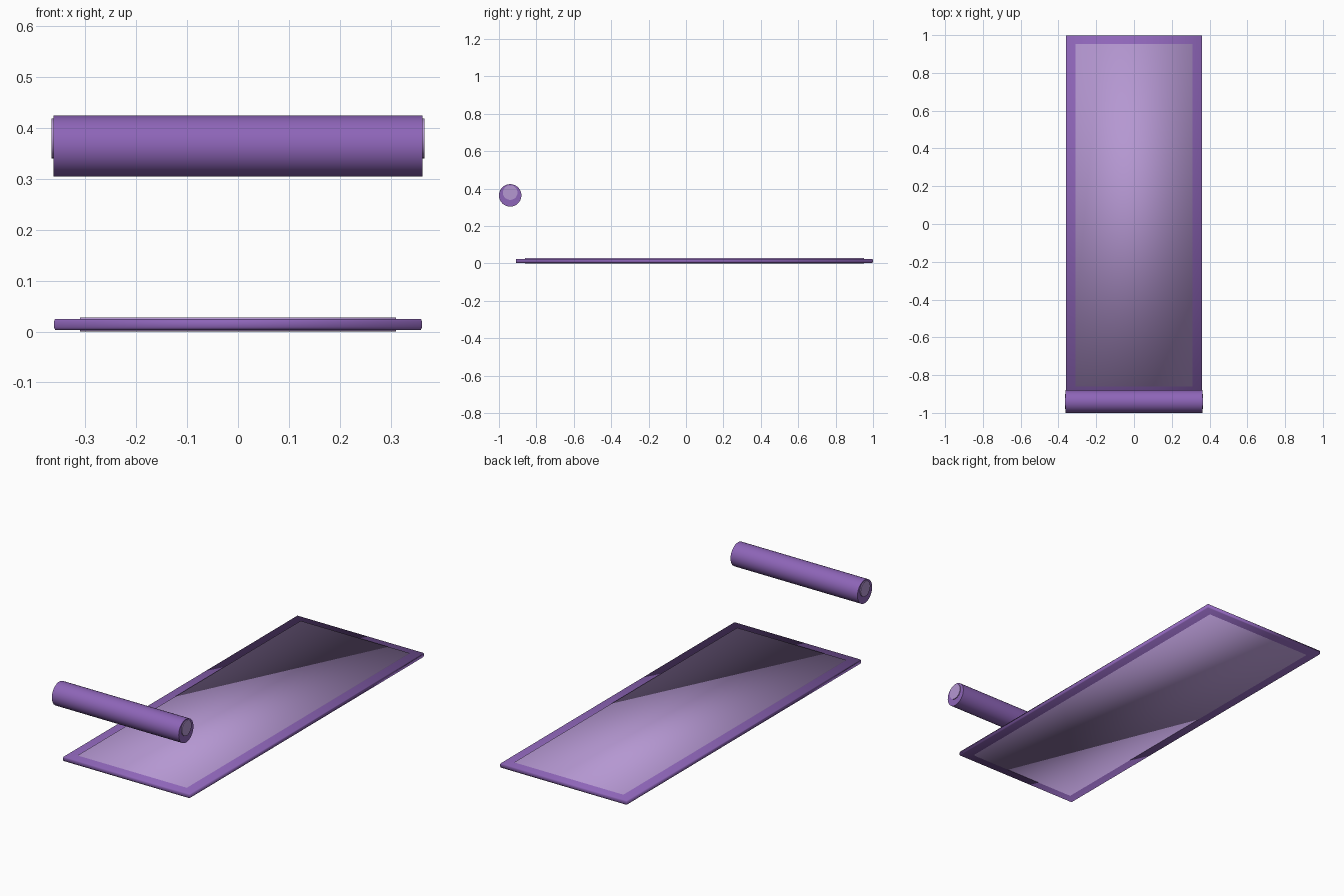
import bpy, bmesh, math
from mathutils import Matrix

if "Cube" in bpy.data.objects:
    bpy.data.objects.remove(bpy.data.objects["Cube"])


def material(name, color):
    m = bpy.data.materials.new(name)
    m.diffuse_color = (*color, 1)
    m.use_nodes = True
    m.node_tree.nodes["Principled BSDF"].inputs["Base Color"].default_value = m.diffuse_color
    return m


purple = material("purple", (0.27, 0.13, 0.48))
lilac = material("lilac", (0.46, 0.31, 0.64))


def finish(name, bm, mat):
    bmesh.ops.recalc_face_normals(bm, faces=bm.faces)
    for f in bm.faces:
        f.smooth = True
    me = bpy.data.meshes.new(name)
    bm.to_mesh(me)
    bm.free()
    me.materials.append(mat)
    ob = bpy.data.objects.new(name, me)
    bpy.context.collection.objects.link(ob)
    return ob


def slab(name, hx, y0, y1, z0, z1, mat, bulge=0.0):
    # stacked rectangles with softly swollen sides
    bm = bmesh.new()
    levels = [(z0, 0), (z1, 0)]
    if bulge:
        h = z1 - z0
        levels = [(z0, 0), (z0 + h * .25, bulge), (z1 - h * .25, bulge), (z1, 0)]
    rings = []
    for z, b in levels:
        rings.append([bm.verts.new(p) for p in (
            (-hx - b, y0 - b, z), (hx + b, y0 - b, z),
            (hx + b, y1 + b, z), (-hx - b, y1 + b, z))])
    for a, c in zip(rings, rings[1:]):
        for i in range(4):
            j = (i + 1) % 4
            bm.faces.new((a[i], a[j], c[j], c[i]))
    bm.faces.new(rings[0])
    bm.faces.new(rings[-1])
    return finish(name, bm, mat)


def rod(name, r, half, y, z, mat):
    bm = bmesh.new()
    bmesh.ops.create_cone(
        bm, cap_ends=True, segments=48, radius1=r, radius2=r, depth=2 * half,
        matrix=Matrix.Translation((0, y, z)) @ Matrix.Rotation(math.pi / 2, 4, 'Y'))
    ob = finish(name, bm, mat)
    ob.data.set_sharp_from_angle(angle=math.radians(40))
    return ob


# Mat border, and the lighter panel showing on both faces
slab("mat_border", 0.359, -0.908, 0.997, 0.003, 0.025, purple, 0.002)
slab("mat_panel", 0.31, -0.86, 0.953, 0.0, 0.028, lilac)

# Floating roller with lighter core showing at both ends
rod("roller", 0.06, 0.362, -0.94, 0.364, purple)
rod("roller_core", 0.039, 0.366, -0.94, 0.379, lilac)
